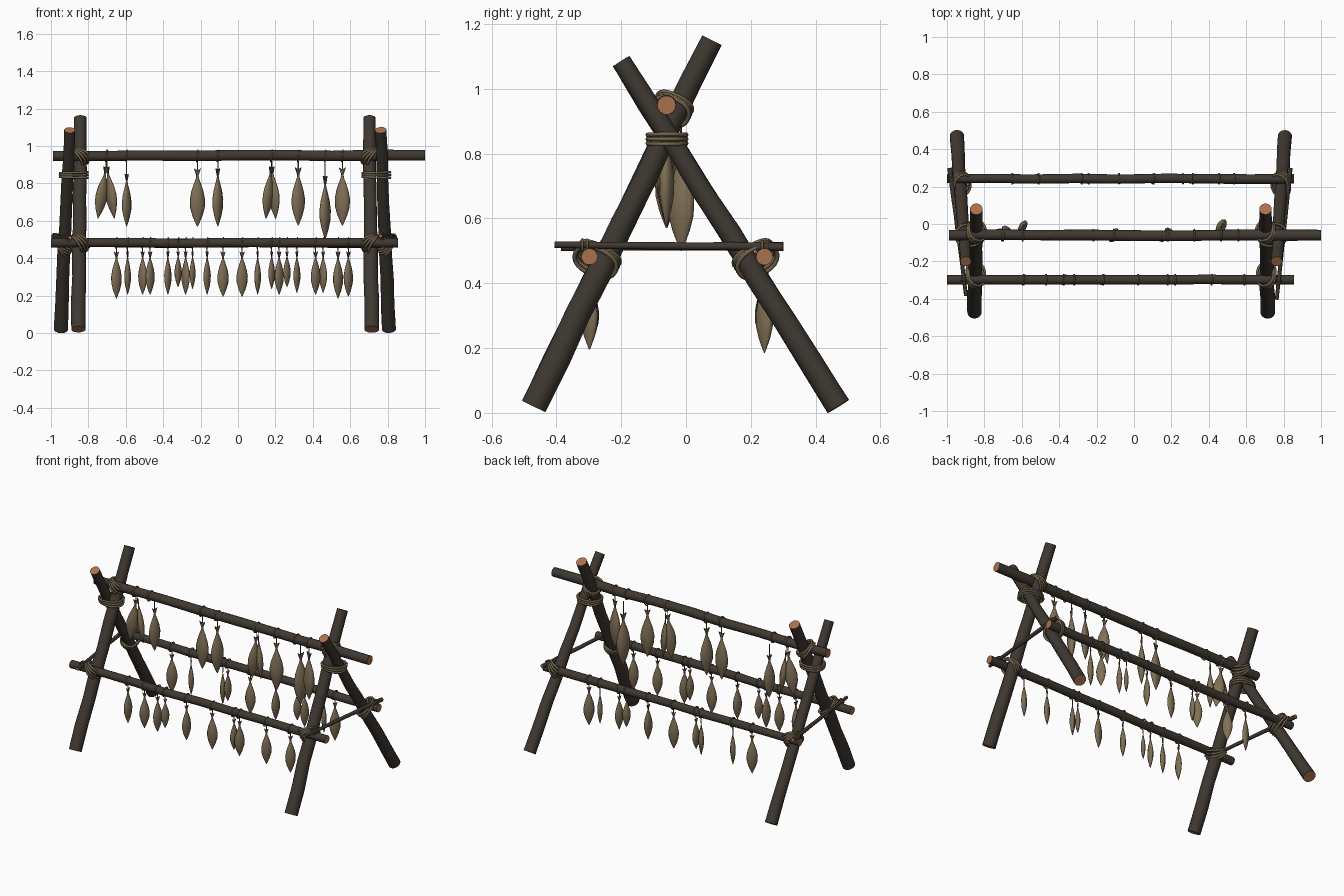
import bpy, bmesh, math, random
from mathutils import Vector, Matrix

if "Cube" in bpy.data.objects:
    bpy.data.objects.remove(bpy.data.objects["Cube"])

random.seed(4)


def mat(name, r, g, b):
    m = bpy.data.materials.new(name)
    m.diffuse_color = (r, g, b, 1)
    m.use_nodes = True
    m.node_tree.nodes["Principled BSDF"].inputs["Base Color"].default_value = m.diffuse_color
    return m


BARK = mat("dark bark", 0.050, 0.040, 0.031)
CUT = mat("cut wood", 0.40, 0.165, 0.075)
ROPE = mat("rope", 0.165, 0.125, 0.070)
FISH = mat("dried fish", 0.215, 0.160, 0.092)
TAIL = mat("fish tail", 0.100, 0.075, 0.048)


def finish(bm, name, mats):
    bmesh.ops.recalc_face_normals(bm, faces=bm.faces[:])
    me = bpy.data.meshes.new(name)
    bm.to_mesh(me)
    bm.free()
    for m in mats:
        me.materials.append(m)
    ob = bpy.data.objects.new(name, me)
    bpy.context.collection.objects.link(ob)
    return ob


def add_tube(bm, pts, radii, sides, closed=False, ref=None):
    """Sweep a round section along points; ends get material 1."""
    pts = [Vector(p) for p in pts]
    n = len(pts)
    whole = (pts[-1] - pts[0]).normalized()
    if ref is None:
        ref = Vector((0, 0, 1)) if abs(whole.z) < 0.8 else Vector((1, 0, 0))
    rings = []
    for i, p in enumerate(pts):
        a = pts[i - 1] if closed or i else p
        b = pts[(i + 1) % n] if closed or i < n - 1 else p
        t = (b - a).normalized()
        u = t.cross(ref).normalized()
        v = t.cross(u)
        rings.append([bm.verts.new(p + radii[i] * (math.cos(k * math.tau / sides) * u
                      + math.sin(k * math.tau / sides) * v)) for k in range(sides)])
    for i in range(n if closed else n - 1):
        r, s = rings[i], rings[(i + 1) % n]
        for k in range(sides):
            f = bm.faces.new((r[k], r[(k + 1) % sides], s[(k + 1) % sides], s[k]))
            f.smooth = True
    if not closed:
        for r in (rings[0], rings[-1]):
            bm.faces.new(r).material_index = 1


def pole(name, a, b, ra, rb, wob=0.003, sides=14):
    """Slightly crooked tapering pole with cut ends."""
    a, b = Vector(a), Vector(b)
    pts, rad = [], []
    for i in range(9):
        t = i / 8
        j = 0 if i in (0, 8) else wob
        pts.append(a.lerp(b, t) + Vector([random.uniform(-j, j) for _ in range(3)]))
        rad.append((ra + (rb - ra) * t) * random.uniform(0.97, 1.03))
    bm = bmesh.new()
    add_tube(bm, pts, rad, sides)
    return finish(bm, name, [BARK, CUT])


def add_loop(bm, c, u, v, a, b, r=0.007, seg=20):
    """Closed rope loop with half sizes a along u and b along v."""
    c, u, v = Vector(c), Vector(u).normalized(), Vector(v).normalized()
    pts = []
    for k in range(seg):
        w = k * math.tau / seg
        cs, sn = math.cos(w), math.sin(w)
        pts.append(c + u * a * math.copysign(abs(cs) ** 0.85, cs) + v * b * math.copysign(abs(sn) ** 0.85, sn))
    add_tube(bm, pts, [r] * seg, 6, True, u.cross(v))


def lash(name, p, leg_dir, q, r_sum, side):
    """Diagonal lashing where a leg (through p) meets a rail (through q)."""
    bm = bmesh.new()
    leg, bar = leg_dir.normalized(), Vector((side, 0, 0))
    d = leg.cross(bar).normalized()
    c = (p + q) / 2
    for i in range(4):
        k = 0.8 + 0.15 * i
        n = (leg * k + bar * (1.9 - k)).normalized()
        add_loop(bm, c + n * (i - 1.5) * 0.013, d, n.cross(d), r_sum + 0.006, 0.050)
    finish(bm, name, [ROPE])


# Two A-frames, each with a front-footed and a back-footed leg
frames = {
    "left": ((-0.853, -0.47, 0.02), (-0.843, 0.08, 1.15), (-0.947, 0.47, 0.02), (-0.90, -0.20, 1.085)),
    "right": ((0.715, -0.47, 0.02), (0.703, 0.08, 1.15), (0.807, 0.47, 0.02), (0.763, -0.20, 1.085)),
}
RIDGE, FRONT, BACK = (-0.06, 0.947), (-0.298, 0.482), (0.242, 0.482)
for nm, (a0, a1, b0, b1) in frames.items():
    a0, a1, b0, b1 = map(Vector, (a0, a1, b0, b1))
    pole(nm + "_front_leg", a0, a1, 0.040, 0.034)
    pole(nm + "_back_leg", b0, b1, 0.038, 0.030)
    inner = 1 if nm == "left" else -1
    at = lambda s, e, z: s.lerp(e, (z - s.z) / (e.z - s.z))
    # horizontal lashing at the crossing
    bm = bmesh.new()
    c = (at(a0, a1, 0.845) + at(b0, b1, 0.845)) / 2
    for i in range(3):
        add_loop(bm, c + Vector((0, 0, (i - 1) * 0.013)), (1, 0.06 * (i - 1), 0.03 * (i - 1)),
                 (0, 1, 0), 0.074, 0.060)
    finish(bm, nm + "_crossing_lashing", [ROPE])
    # lashings at ridge and rails
    for part, s, e, (y, z), r in (("ridge", a0, a1, RIDGE, 0.052), ("front_rail", a0, a1, FRONT, 0.062),
                                  ("back_rail", b0, b1, BACK, 0.060)):
        p = at(s, e, z - 0.012)
        lash(nm + "_" + part + "_lashing", p, e - s, Vector((p.x, y, z)), r, inner)

# Ridge pole, two lower rails and two thin end spreaders
pole("ridge_pole", (-0.99, *RIDGE), (1.0, RIDGE[0], RIDGE[1] + 0.003), 0.027, 0.030)
pole("front_rail", (-1.0, *FRONT), (0.855, *FRONT), 0.025, 0.026)
pole("back_rail", (-1.0, *BACK), (0.855, *BACK), 0.024, 0.026)
for nm, p, q in (("left", (-0.898, -0.385, 0.51), (-0.985, 0.30, 0.515)),
                 ("right", (0.763, -0.405, 0.519), (0.835, 0.30, 0.512))):
    pole(nm + "_spreader", p, q, 0.010, 0.013, 0.001, 8)
    bm = bmesh.new()
    p, q = Vector(p), Vector(q)
    for y in (-0.32, -0.305, 0.235, 0.25):
        c = p.lerp(q, (y - p.y) / (q.y - p.y))
        add_loop(bm, c, (1, 0, 0), (0, 0, 1), 0.016, 0.017, 0.004, 12)
    finish(bm, nm + "_spreader_ties", [ROPE])


def fish(name, x, y, bar, r, top, length, turn, tilt=0, w=1.0):
    """Flat dried fish hung by its tail, with string and a ring on the pole."""
    bm = bmesh.new()
    rows = ((0.10, 0.016), (0.18, 0.030), (0.28, 0.068), (0.40, 0.108), (0.54, 0.134),
            (0.68, 0.128), (0.82, 0.088), (0.92, 0.045), (1.0, 0.008))
    rings = []
    for t, h in rows:
        ring = []
        for k in range(10):
            g = k * math.tau / 10
            ring.append(bm.verts.new((h * w * math.cos(g), 0.55 * h * math.sin(g), -t)))
        rings.append(ring)
    for a, b in zip(rings, rings[1:]):
        for k in range(10):
            bm.faces.new((a[k], a[(k + 1) % 10], b[(k + 1) % 10], b[k])).smooth = True
    bm.faces.new(rings[0])
    bm.faces.new(rings[-1])
    # forked tail plate
    outline = ((-0.016, -0.125), (-0.06, 0.0), (0, -0.035), (0.06, 0.0), (0.016, -0.125))
    f, b = [[bm.verts.new((px, s, pz)) for px, pz in outline] for s in (-0.012, 0.012)]
    faces = [bm.faces.new(f), bm.faces.new(b)]
    faces += [bm.faces.new((f[i], f[(i + 1) % 5], b[(i + 1) % 5], b[i])) for i in range(5)]
    for fc in faces:
        fc.material_index = 1
    ob = finish(bm, name, [FISH, TAIL])
    ob.matrix_world = (Matrix.Translation((x, y, top)) @ Matrix.Rotation(math.radians(tilt), 4, 'Y')
                       @ Matrix.Rotation(math.radians(turn), 4, 'Z') @ Matrix.Scale(length, 4))
    bm = bmesh.new()
    add_loop(bm, (x, *bar), (0, 1, 0), (0.1, 0, 1), r + 0.003, r + 0.003, 0.004, 14)
    add_tube(bm, [(x, y, bar[1] - r), (x, y, top - length * 0.09)], [0.003, 0.003], 5)
    finish(bm, name + "_string", [ROPE, ROPE])


# Big fish on the ridge: x, y, top, length, turn, tilt
big = ((-0.705, -0.05, 0.89, 0.28, 35, 9), (-0.70, -0.04, 0.89, 0.28, -50, -8), (-0.595, -0.015, 0.85, 0.28, 60, 0),
       (-0.217, -0.06, 0.88, 0.31, 10, 0), (-0.108, -0.06, 0.88, 0.31, 58, 0), (0.178, -0.065, 0.89, 0.28, 50, 6),
       (0.182, -0.05, 0.89, 0.28, -50, -4), (0.322, -0.06, 0.885, 0.31, 30, 0), (0.466, -0.015, 0.84, 0.34, 62, 0),
       (0.558, -0.06, 0.885, 0.31, -12, 0))
for i, (x, y, top, l, turn, tilt) in enumerate(big):
    fish("large_fish_%d" % i, x, y, RIDGE, 0.028, top, l, turn, tilt)

# Small fish on both rails: x, length, turn
front = ((-0.59, 0.23, 75), (-0.47, 0.23, 45), (-0.375, 0.23, 65), (-0.32, 0.19, 50), (-0.165, 0.23, 65),
         (0.022, 0.24, 20), (0.18, 0.20, 62), (0.22, 0.23, 45), (0.415, 0.23, 38), (0.59, 0.24, 48))
back = ((-0.65, 0.25, 35), (-0.51, 0.23, -50), (-0.28, 0.23, -55), (-0.243, 0.20, 70), (-0.08, 0.24, 20),
        (0.105, 0.23, 75), (0.262, 0.19, 50), (0.315, 0.22, 65), (0.455, 0.22, -55), (0.535, 0.25, 45))
for nm, rail, row in (("front", FRONT, front), ("back", BACK, back)):
    for i, (x, l, turn) in enumerate(row):
        fish("%s_small_fish_%d" % (nm, i), x, rail[0], rail, 0.025, 0.435, l, turn)
